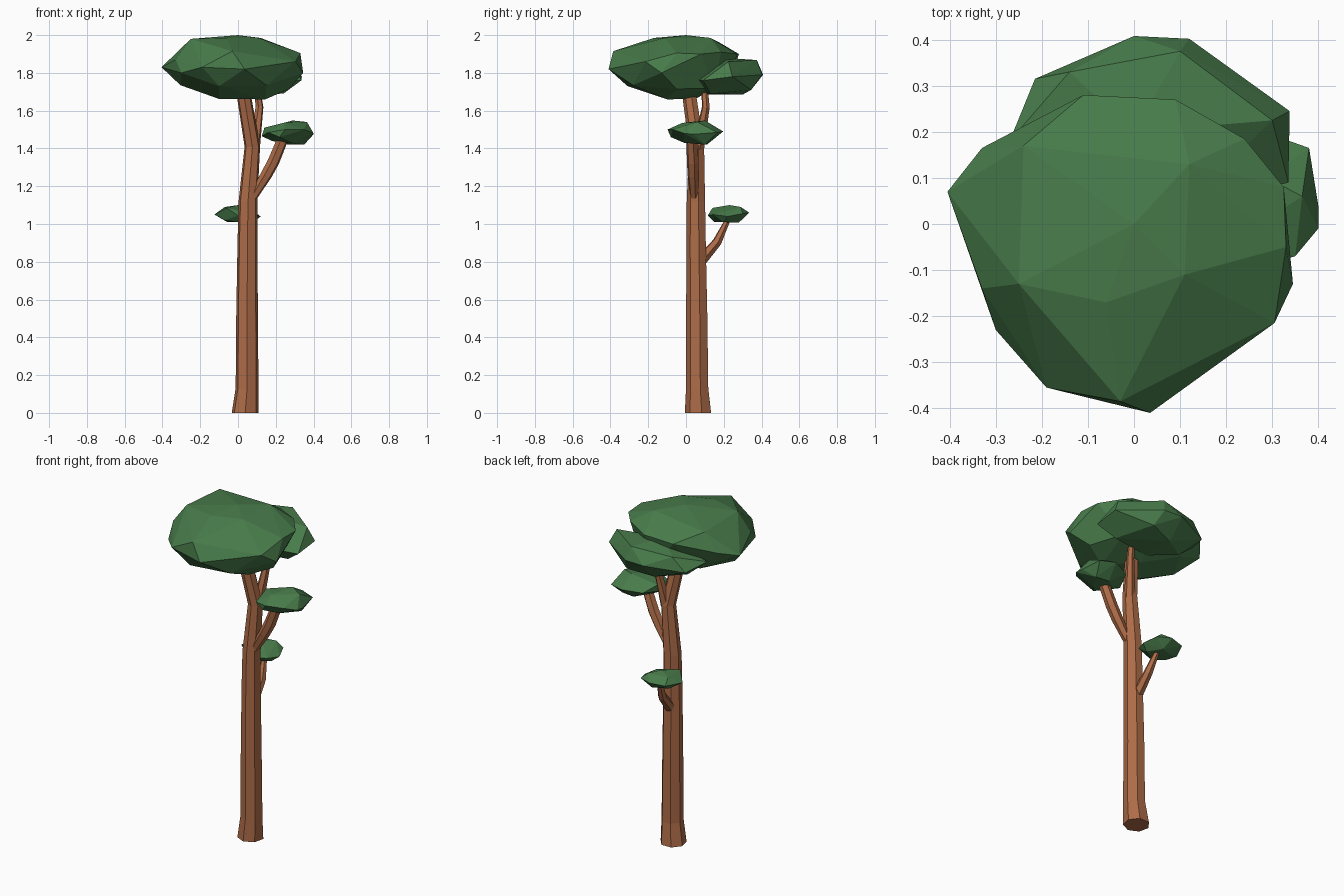
import bpy, bmesh, math
from mathutils import Vector


def material(name, rgb):
    m = bpy.data.materials.new(name)
    m.diffuse_color = (*rgb, 1)
    return m


BARK = material("bark brown", (0.42, 0.15, 0.065))
LEAF = material("leaf green", (0.065, 0.2, 0.07))


def finish(bm, name, mat):
    bmesh.ops.recalc_face_normals(bm, faces=bm.faces)
    me = bpy.data.meshes.new(name)
    bm.to_mesh(me)
    bm.free()
    me.materials.append(mat)
    ob = bpy.data.objects.new(name, me)
    bpy.context.collection.objects.link(ob)
    return ob


def limb(name, path, sides):
    """Faceted tube through (x, y, z, radius) stations."""
    bm = bmesh.new()
    pts = [Vector(p[:3]) for p in path]
    rings = []
    for i, p in enumerate(pts):
        t = pts[min(i + 1, len(pts) - 1)] - pts[max(i - 1, 0)]
        if p.z == 0:
            t = Vector((0, 0, 1))
        t.normalize()
        u = Vector((0, 1, 0)).cross(t).normalized()
        v = t.cross(u)
        ring = []
        for k in range(sides):
            a = 2 * math.pi * (k + 0.25) / sides
            ring.append(bm.verts.new(p + path[i][3] * (u * math.cos(a) + v * math.sin(a))))
        rings.append(ring)
    for a, b in zip(rings, rings[1:]):
        for k in range(sides):
            n = (k + 1) % sides
            bm.faces.new((a[k], a[n], b[n], b[k]))
    bm.faces.new(rings[0])
    bm.faces.new(rings[-1])
    return finish(bm, name, BARK)


def foliage(name, points):
    """Faceted clump: convex hull of its corner points."""
    bm = bmesh.new()
    for p in points:
        bm.verts.new(p)
    r = bmesh.ops.convex_hull(bm, input=bm.verts)
    junk = [g for g in set(r["geom_interior"] + r["geom_unused"])
            if isinstance(g, bmesh.types.BMVert)]
    bmesh.ops.delete(bm, geom=junk, context='VERTS')
    return finish(bm, name, LEAF)


# Trunk and branches
limb("trunk", [(.038, .067, 0, .073), (.048, .062, .13, .062), (.048, .06, .5, .059),
               (.050, .056, .9, .054), (.053, .055, 1.12, .051),
               (.076, .058, 1.41, .042), (.028, .016, 1.70, .038)], 7)
limb("upper_fork", [(.085, .065, 1.40, .032), (.114, .105, 1.62, .021),
                    (.100, .098, 1.72, .018)], 6)
limb("right_branch", [(.065, .045, 1.12, .022), (.15, .038, 1.26, .031),
                      (.188, .036, 1.33, .032), (.235, .03, 1.445, .03)], 6)
limb("back_branch", [(.045, .07, .795, .032), (.04, .165, .905, .025),
                     (.02, .225, 1.03, .014)], 6)

# Large crown
foliage("crown_main", [
    (0, 0, 2.0), (-.25, -.13, 1.98), (-.24, .17, 1.965), (.12, .13, 1.985),
    (.11, -.11, 1.985), (-.06, -.17, 1.985), (-.11, .28, 1.9), (.09, .27, 1.9),
    (.24, .185, 1.91), (.325, .08, 1.9), (.33, -.05, 1.905), (.305, -.215, 1.86),
    (-.03, -.385, 1.915), (.345, -.13, 1.8), (.035, -.41, 1.82), (-.19, -.355, 1.83),
    (-.30, -.23, 1.8), (-.33, -.14, 1.87), (-.405, .07, 1.83), (-.33, .165, 1.86),
    (.27, -.05, 1.715), (.145, -.1, 1.66), (-.1, -.1, 1.662), (-.305, -.03, 1.735),
    (-.1, -.31, 1.73), (.15, -.28, 1.735), (0, .05, 1.662), (.2, .15, 1.72),
    (-.2, .15, 1.73), (0, .24, 1.77)])

# Rear crown clump
foliage("crown_rear", [
    (-.27, .18, 1.80), (-.215, .315, 1.77), (0, .408, 1.79), (.12, .402, 1.79),
    (.338, .245, 1.78), (.335, .09, 1.76), (-.14, .33, 1.85), (.1, .375, 1.868),
    (.3, .225, 1.86), (0, .2, 1.88), (-.15, .2, 1.70), (0, .3, 1.685),
    (.15, .345, 1.71), (.24, .13, 1.69), (0, .1, 1.685), (.1, .03, 1.77)])

# Side clump on the right branch
foliage("side_leaves", [
    (.125, .03, 1.465), (.14, .07, 1.51), (.29, .1, 1.548), (.365, .06, 1.54),
    (.24, -.02, 1.535), (.4, .04, 1.475), (.4, -.01, 1.48), (.35, -.07, 1.50),
    (.25, -.098, 1.50), (.16, -.06, 1.485), (.38, .165, 1.485), (.29, .197, 1.49),
    (.18, .15, 1.48), (.35, .1, 1.42), (.27, .11, 1.42), (.28, -.01, 1.43),
    (.18, .04, 1.44), (.22, -.08, 1.46)])

# Low clump on the back branch
foliage("low_leaves", [
    (-.125, .21, 1.05), (-.06, .14, 1.085), (.0, .23, 1.10), (.05, .29, 1.09),
    (-.07, .27, 1.09), (.12, .22, 1.04), (.09, .145, 1.05), (0, .115, 1.045),
    (-.08, .31, 1.055), (.01, .335, 1.06), (.09, .30, 1.055), (0, .15, 1.01),
    (.08, .2, 1.01), (.03, .28, 1.008), (-.06, .25, 1.012), (-.07, .18, 1.02)])
